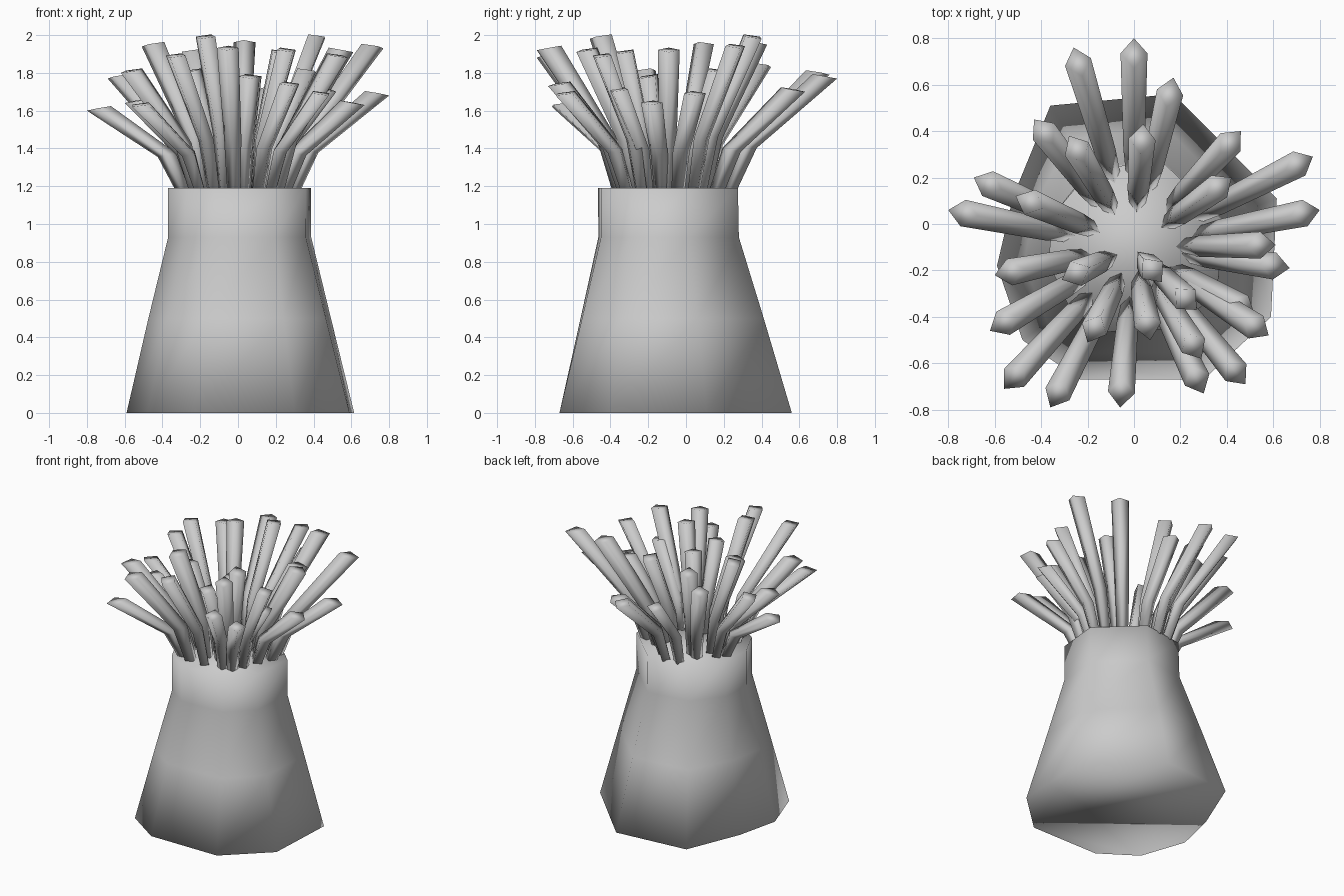
import bpy, bmesh, math
from mathutils import Vector

if "Cube" in bpy.data.objects:
    bpy.data.objects.remove(bpy.data.objects["Cube"])

CX, CY = 0.0, -0.08      # axis of the foot
TOP = 1.19


def loft(name, rings):
    """Skin a list of rings, cap both ends, shade fully smooth."""
    bm = bmesh.new()
    loops = [[bm.verts.new(p) for p in ring] for ring in rings]
    n = len(loops[0])
    for a, b in zip(loops, loops[1:]):
        for i in range(n):
            j = (i + 1) % n
            bm.faces.new((a[i], a[j], b[j], b[i]))
    bm.faces.new(loops[0][::-1])
    bm.faces.new(loops[-1])
    bmesh.ops.recalc_face_normals(bm, faces=bm.faces)
    for f in bm.faces:
        f.smooth = True
    me = bpy.data.meshes.new(name)
    bm.to_mesh(me)
    bm.free()
    ob = bpy.data.objects.new(name, me)
    bpy.context.collection.objects.link(ob)
    return ob


# Body: irregular foot that rounds off towards a straight collar
foot = [(0.615, 0.11), (0.17, 0.56), (-0.36, 0.51), (-0.52, 0.12), (-0.59, -0.18),
        (-0.48, -0.50), (-0.23, -0.67), (0.30, -0.67), (0.59, -0.40)]


def body_ring(z, scale, radius, blend):
    ring = []
    for x, y in foot:
        d = Vector((x - CX, y - CY))
        r = d.length * scale * (1 - blend) + radius * blend
        d.normalize()
        ring.append((CX + d.x * r + 0.015 * blend, CY + d.y * r - 0.022 * blend, z))
    return ring


loft("body", [body_ring(0, 1, 0, 0),
              body_ring(0.50, 0.80, 0.50, 0.4),
              body_ring(0.93, 0.63, 0.39, 0.9),
              body_ring(TOP, 0.63, 0.39, 1)])

# Tentacles: outermost tip point of each one
tips = [(-.26, .76, 1.79), (0, .80, 1.77), (.17, .63, 1.70), (-.43, .45, 1.83),
        (-.28, .38, 1.90), (.04, .43, 1.95), (.46, .40, 1.98), (.42, .20, 1.80),
        (.77, .29, 1.93), (.80, .06, 1.68), (.61, -.09, 1.91), (.67, -.19, 1.63),
        (.58, -.48, 1.88), (.52, -.39, 1.70), (.48, -.69, 1.68), (.30, -.73, 1.73),
        (.29, -.58, 1.91), (.27, -.37, 1.90), (-.06, -.79, 1.92), (-.36, -.79, 1.88),
        (-.56, -.71, 1.62), (-.62, -.46, 1.80), (-.20, -.51, 1.98), (-.31, -.24, 1.80),
        (-.60, -.22, 1.64), (-.80, .06, 1.60), (-.69, .20, 1.77), (-.51, .12, 1.94),
        (.07, -.50, 1.77), (.12, -.25, 1.77)]


def tentacle(index, tip):
    axis = Vector((0, -0.10, 0))
    d = Vector((tip[0], tip[1], 0)) - axis
    reach = d.length
    d.normalize()
    side = Vector((-d.y, d.x, 0))
    base = max(0.04, 0.37 * reach - 0.005)
    end = reach - 0.065
    bend = base + 0.19 * (end - base)
    bend_z = TOP + 0.06 + 0.28 * (tip[2] - TOP)
    rings = []
    # radius from axis, height, radial half size, side half size, outward tilt
    for r, z, hr, hs, tilt in ((base, TOP - 0.01, 0.042, 0.036, 0),
                               (bend, bend_z, 0.05, 0.046, 0.01),
                               (end, tip[2] + 0.012, 0.065, 0.058, 0.012)):
        c = axis + d * r + Vector((0, 0, z))
        drop = Vector((0, 0, tilt))
        rings.append([c + d * hr - drop, c + side * hs,
                      c - d * hr + drop, c - side * hs])
    loft(f"tentacle_{index:02d}", rings)


for i, t in enumerate(tips):
    tentacle(i, t)
